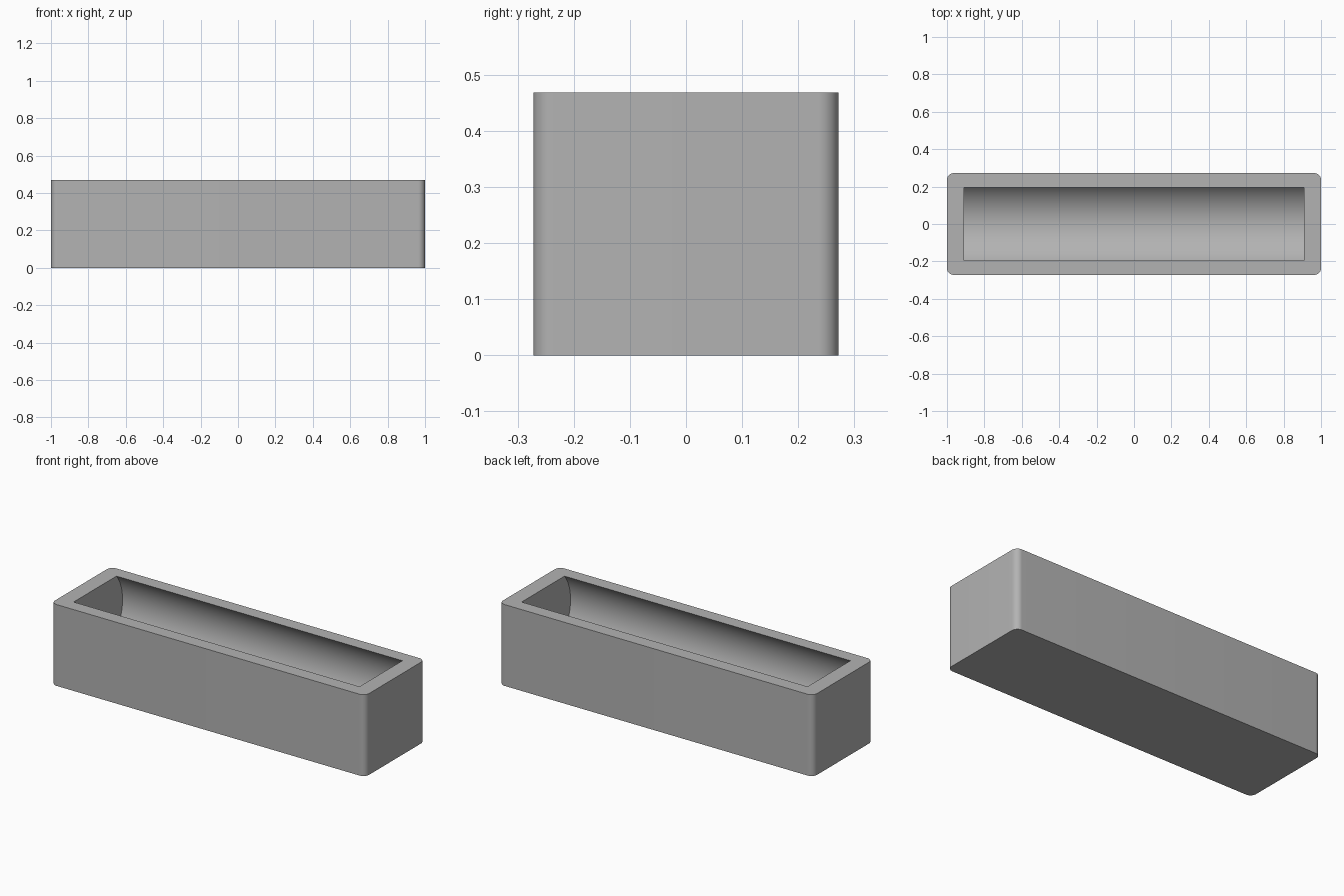
import bpy, bmesh, math

HALF_X, HALF_Y, HEIGHT, CORNER = 1.0, 0.272, 0.468, 0.036
CAVITY_X, MOUTH_Y, BORE = 0.91, 0.195, 0.25

old = bpy.data.objects.get("Cube")
if old:
    bpy.data.objects.remove(old, do_unlink=True)

# Single plain grey
grey = bpy.data.materials.new("plain grey")
grey.use_nodes = True
colour = (0.45, 0.45, 0.45, 1)
grey.diffuse_color = colour
grey.node_tree.nodes["Principled BSDF"].inputs["Base Color"].default_value = colour


def extrude_profile(name, points, direction):
    """Solid made by sweeping a closed profile along a direction."""
    bm = bmesh.new()
    base = bm.faces.new([bm.verts.new(p) for p in points])
    swept = bmesh.ops.extrude_face_region(bm, geom=[base], use_keep_orig=True)
    verts = [g for g in swept["geom"] if isinstance(g, bmesh.types.BMVert)]
    bmesh.ops.translate(bm, verts=verts, vec=direction)
    bmesh.ops.recalc_face_normals(bm, faces=bm.faces)
    mesh = bpy.data.meshes.new(name)
    bm.to_mesh(mesh)
    bm.free()
    mesh.materials.append(grey)
    obj = bpy.data.objects.new(name, mesh)
    bpy.context.collection.objects.link(obj)
    return obj


# Block with rounded upright corners
outline = []
for corner, (sx, sy) in enumerate([(1, 1), (-1, 1), (-1, -1), (1, -1)]):
    for i in range(13):
        a = math.pi / 2 * (corner + i / 12)
        outline.append((sx * (HALF_X - CORNER) + CORNER * math.cos(a),
                        sy * (HALF_Y - CORNER) + CORNER * math.sin(a), 0))
trough = extrude_profile("trough", outline, (0, 0, HEIGHT))

# Round-bottomed cavity, wider inside than at its mouth
rise = math.acos(MOUTH_Y / BORE)
centre_z = HEIGHT - BORE * math.sin(rise)
arc = []
for i in range(65):
    a = rise - (math.pi + 2 * rise) * i / 64
    arc.append((-CAVITY_X, BORE * math.cos(a), centre_z + BORE * math.sin(a)))
top = HEIGHT + 0.1
arc += [(-CAVITY_X, -MOUTH_Y, top), (-CAVITY_X, MOUTH_Y, top)]
cutter = extrude_profile("cavity_cutter", arc, (2 * CAVITY_X, 0, 0))

# Cut the cavity, then remove the cutter
cut = trough.modifiers.new("cavity", 'BOOLEAN')
cut.operation = 'DIFFERENCE'
cut.solver = 'EXACT'
cut.object = cutter
bpy.ops.object.select_all(action='DESELECT')
bpy.context.view_layer.objects.active = trough
trough.select_set(True)
bpy.ops.object.modifier_apply(modifier=cut.name)
bpy.data.objects.remove(cutter, do_unlink=True)
bpy.ops.object.shade_smooth_by_angle(angle=math.radians(30))
